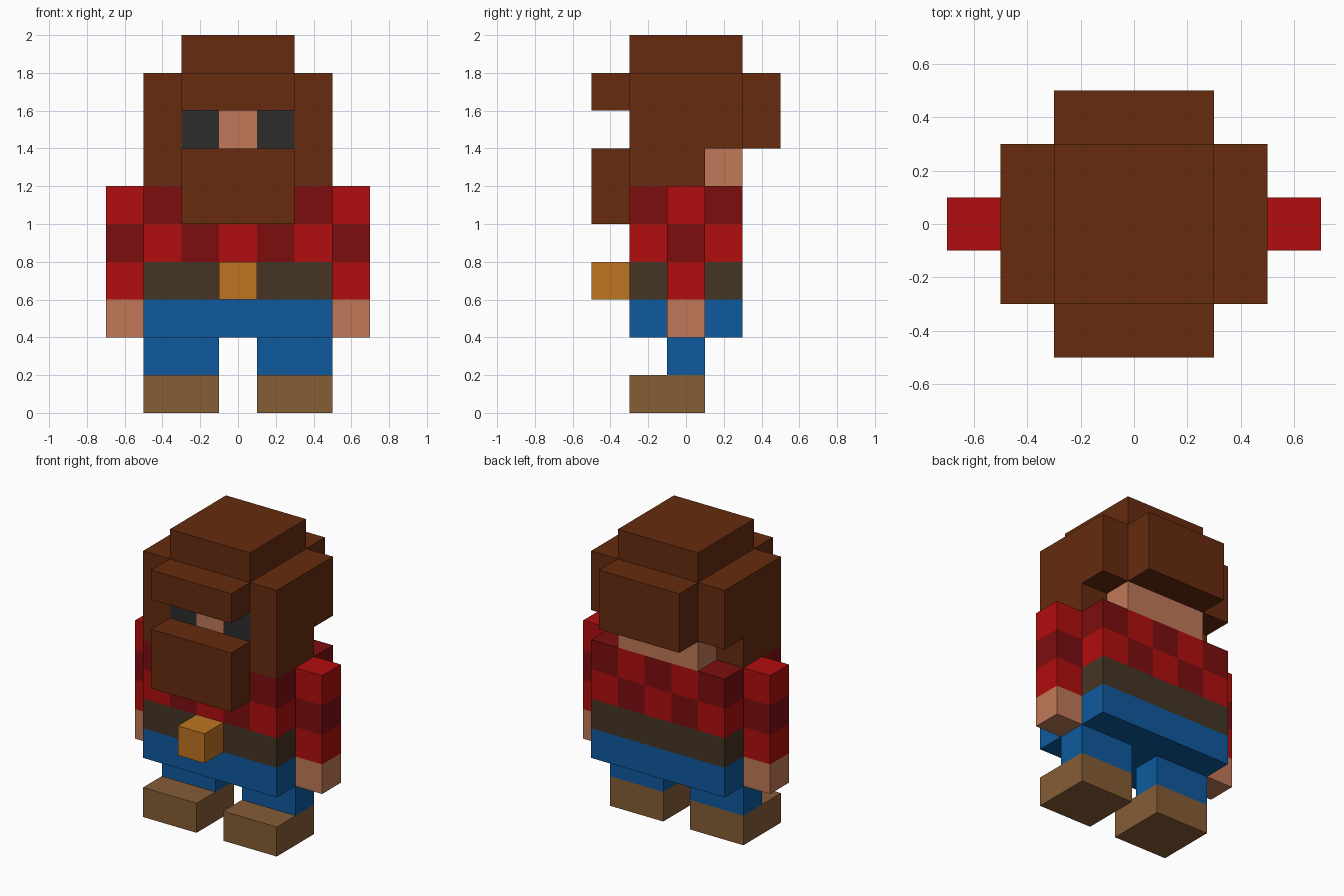
import bpy
import bmesh
from mathutils import Vector

cube = bpy.data.objects.get("Cube")
if cube:
    bpy.data.objects.remove(cube, do_unlink=True)

U = 0.2  # size of one block


def linear(c):
    c /= 255
    return c / 12.92 if c <= 0.04045 else ((c + 0.055) / 1.055) ** 2.4


def material(name, rgb):
    mat = bpy.data.materials.new(name)
    mat.use_nodes = True
    col = (*[linear(c) for c in rgb], 1)
    mat.diffuse_color = col
    bsdf = mat.node_tree.nodes["Principled BSDF"]
    bsdf.inputs["Base Color"].default_value = col
    bsdf.inputs["Roughness"].default_value = 0.9
    return mat


HAIR = material("hair brown", (102, 43, 15))
SKIN = material("skin", (193, 121, 88))
EYE = material("eye charcoal", (45, 45, 45))
RED = material("bright red", (177, 14, 14))
DARK_RED = material("dark red", (124, 13, 15))
BELT = material("belt brown", (69, 53, 36))
GOLD = material("buckle gold", (191, 117, 34))
BLUE = material("trouser blue", (14, 90, 158))
BOOT = material("boot tan", (134, 93, 54))


def box(name, x, y, z, *mats, odd=None):
    """Box between (low, high) ranges. With odd set, it is cut into block
    cells and coloured as a check: odd cells take mats[odd]."""
    bm = bmesh.new()
    bmesh.ops.create_cube(bm, size=1)
    lo, hi = Vector((x[0], y[0], z[0])), Vector((x[1], y[1], z[1]))
    for v in bm.verts:
        v.co = (lo + hi) / 2 + v.co * (hi - lo)
    if odd is not None:
        for axis in range(3):
            normal = Vector([float(a == axis) for a in range(3)])
            for n in range(1, round((hi[axis] - lo[axis]) / U)):
                bmesh.ops.bisect_plane(
                    bm, geom=bm.verts[:] + bm.edges[:] + bm.faces[:],
                    plane_co=lo + normal * U * n, plane_no=normal)
        bm.normal_update()
        for f in bm.faces:
            cell = f.calc_center_median() - f.normal * U / 2 - Vector((0, 0, U / 2))
            parity = sum(round(c / U) for c in cell) % 2
            f.material_index = odd if parity else 1 - odd
    mesh = bpy.data.meshes.new(name)
    bm.to_mesh(mesh)
    bm.free()
    for m in mats:
        mesh.materials.append(m)
    obj = bpy.data.objects.new(name, mesh)
    bpy.context.collection.objects.link(obj)
    return obj


def pair(name, x, y, z, *mats, odd=None):
    """The same box on the left (+x) and the right (-x)."""
    box("left_" + name, x, y, z, *mats, odd=odd)
    box("right_" + name, (-x[1], -x[0]), y, z, *mats, odd=odd)


# Legs and boots
pair("boot", (0.1, 0.5), (-0.3, 0.1), (0, 0.2), BOOT)
pair("leg", (0.1, 0.5), (-0.1, 0.1), (0.2, 0.4), BLUE)

# Torso: trousers, belt with buckle, checked shirt
box("hips", (-0.5, 0.5), (-0.3, 0.3), (0.4, 0.6), BLUE)
box("belt", (-0.5, 0.5), (-0.3, 0.3), (0.6, 0.8), BELT)
box("buckle", (-0.1, 0.1), (-0.5, -0.3), (0.6, 0.8), GOLD)
box("shirt", (-0.5, 0.5), (-0.3, 0.3), (0.8, 1.2), RED, DARK_RED, odd=0)

# Arms: hands and checked sleeves
pair("hand", (0.5, 0.7), (-0.1, 0.1), (0.4, 0.6), SKIN)
pair("sleeve", (0.5, 0.7), (-0.1, 0.1), (0.6, 1.2), RED, DARK_RED, odd=1)

# Head and face
box("head", (-0.3, 0.3), (-0.1, 0.3), (1.2, 1.8), SKIN)
box("jaw", (-0.3, 0.3), (-0.3, -0.1), (1.2, 1.4), SKIN)
box("nose", (-0.1, 0.1), (-0.3, -0.1), (1.4, 1.6), SKIN)
pair("eye", (0.1, 0.3), (-0.3, -0.1), (1.4, 1.6), EYE)

# Hair and beard
box("hair_top", (-0.3, 0.3), (-0.3, 0.3), (1.8, 2.0), HAIR)
box("fringe", (-0.3, 0.3), (-0.5, -0.1), (1.6, 1.8), HAIR)
box("hair_back", (-0.3, 0.3), (0.3, 0.5), (1.4, 1.8), HAIR)
pair("hair_side", (0.3, 0.5), (-0.3, 0.3), (1.4, 1.8), HAIR)
pair("sideburn", (0.3, 0.5), (-0.3, 0.1), (1.2, 1.4), HAIR)
box("beard", (-0.3, 0.3), (-0.5, -0.3), (1.0, 1.4), HAIR)
